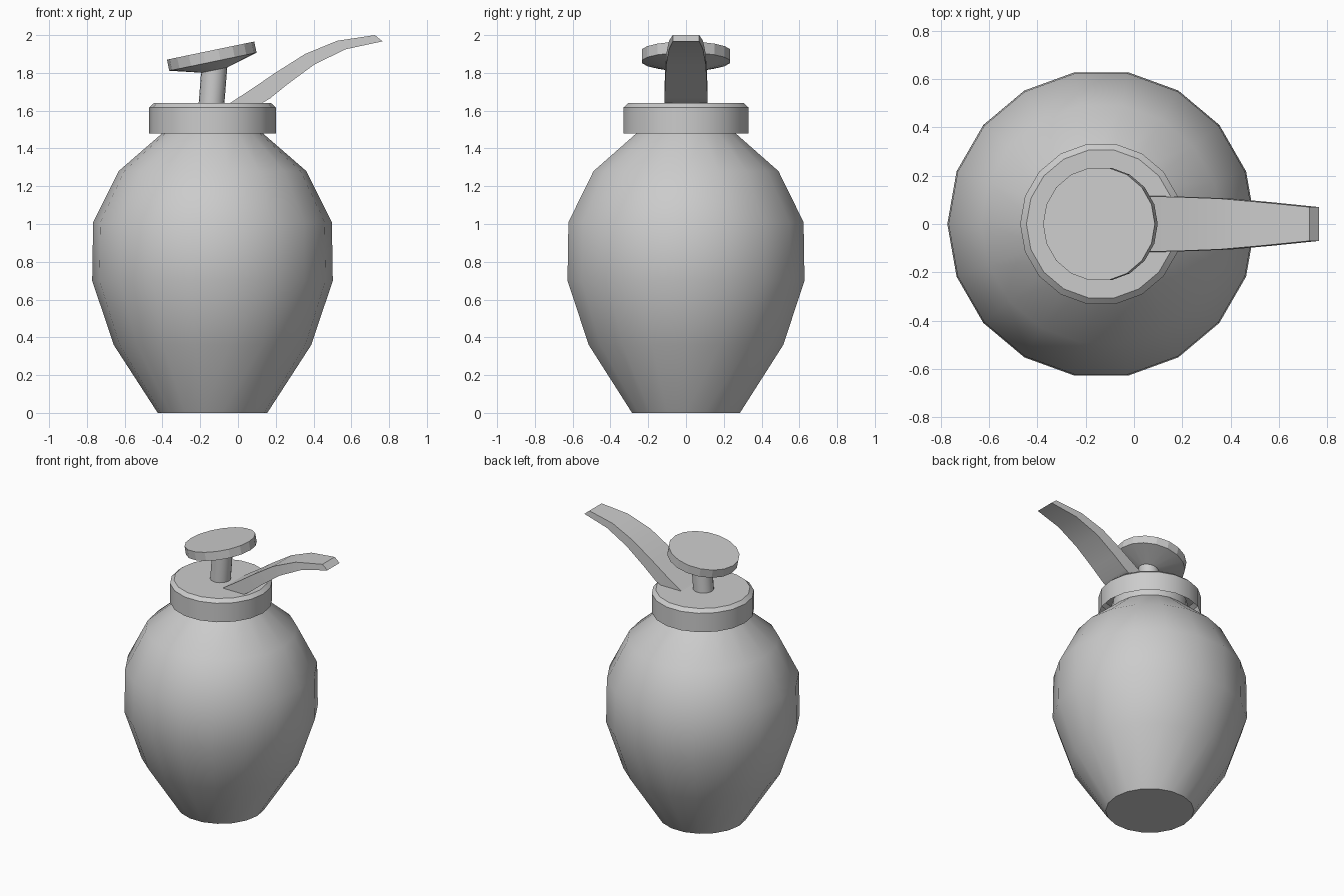
import bpy, bmesh, math
from mathutils import Matrix, Vector

if "Cube" in bpy.data.objects:
    bpy.data.objects.remove(bpy.data.objects["Cube"])

AXIS_X = -0.135


def finish(name, bm, angle=35):
    bmesh.ops.recalc_face_normals(bm, faces=bm.faces[:])
    me = bpy.data.meshes.new(name)
    bm.to_mesh(me)
    bm.free()
    ob = bpy.data.objects.new(name, me)
    bpy.context.collection.objects.link(ob)
    bpy.ops.object.select_all(action='DESELECT')
    ob.select_set(True)
    bpy.context.view_layer.objects.active = ob
    bpy.ops.object.shade_smooth_by_angle(angle=math.radians(angle))
    return ob


def lathe(name, profile, sides=18, place=Matrix(), cap_start=True, cap_end=True, angle=35):
    """Revolve (radius, height) pairs around local z."""
    bm = bmesh.new()
    rings = [[bm.verts.new(place @ Vector((r * math.cos(2 * math.pi * i / sides),
                                           r * math.sin(2 * math.pi * i / sides), z)))
              for i in range(sides)] for r, z in profile]
    for a, b in zip(rings, rings[1:]):
        for i in range(sides):
            j = (i + 1) % sides
            bm.faces.new((a[i], a[j], b[j], b[i]))
    if cap_start:
        bm.faces.new(rings[0])
    if cap_end:
        bm.faces.new(rings[-1])
    return finish(name, bm, angle)


def at(x, z, tilt=0):
    return Matrix.Translation((x, 0, z)) @ Matrix.Rotation(math.radians(tilt), 4, 'Y')


# Bottle body with neck running up inside the collar
lathe("bottle_body", [(0.29, 0), (0.523, 0.36), (0.637, 0.70), (0.632, 1.01),
                      (0.497, 1.28), (0.255, 1.49), (0.25, 1.56)],
      place=at(AXIS_X, 0), cap_end=False, angle=40)

# Collar, open underneath
lathe("collar", [(0.336, 1.48), (0.336, 1.617), (0.31, 1.64)],
      place=at(AXIS_X, 0), cap_start=False)

# Pump stem, leaning slightly
lathe("pump_stem", [(0.068, -0.01), (0.068, 0.2)], place=at(-0.14, 1.64, 4.5),
      cap_start=False, cap_end=False)

# Tilted push button with a shallow conical underside
lathe("push_button", [(0.07, -0.105), (0.236, -0.06), (0.236, 0)],
      place=at(-0.145, 1.918, -11.7), angle=12)

# Curved tapering spout: (upper x, upper z, lower x, lower z, half width)
sections = [(-0.05, 1.635, 0.12, 1.635, 0.115), (0.09, 1.725, 0.24, 1.73, 0.113),
            (0.22, 1.82, 0.40, 1.84, 0.109), (0.355, 1.90, 0.57, 1.925, 0.1),
            (0.525, 1.97, 0.57, 1.925, 0.09), (0.725, 2.0, 0.765, 1.967, 0.07)]
sections[1] = (0.08, 1.72, 0.17, 1.665, 0.114)
sections[2] = (0.20, 1.802, 0.26, 1.738, 0.111)
sections[3] = (0.355, 1.90, 0.405, 1.845, 0.105)
bm = bmesh.new()
rings = [[bm.verts.new(p) for p in ((ux, -w, uz), (ux, w, uz), (lx, w, lz), (lx, -w, lz))]
         for ux, uz, lx, lz, w in sections]
for a, b in zip(rings, rings[1:]):
    for i in range(4):
        j = (i + 1) % 4
        bm.faces.new((a[i], a[j], b[j], b[i]))
bm.faces.new(rings[0])
bm.faces.new(rings[-1])
finish("spout", bm)
